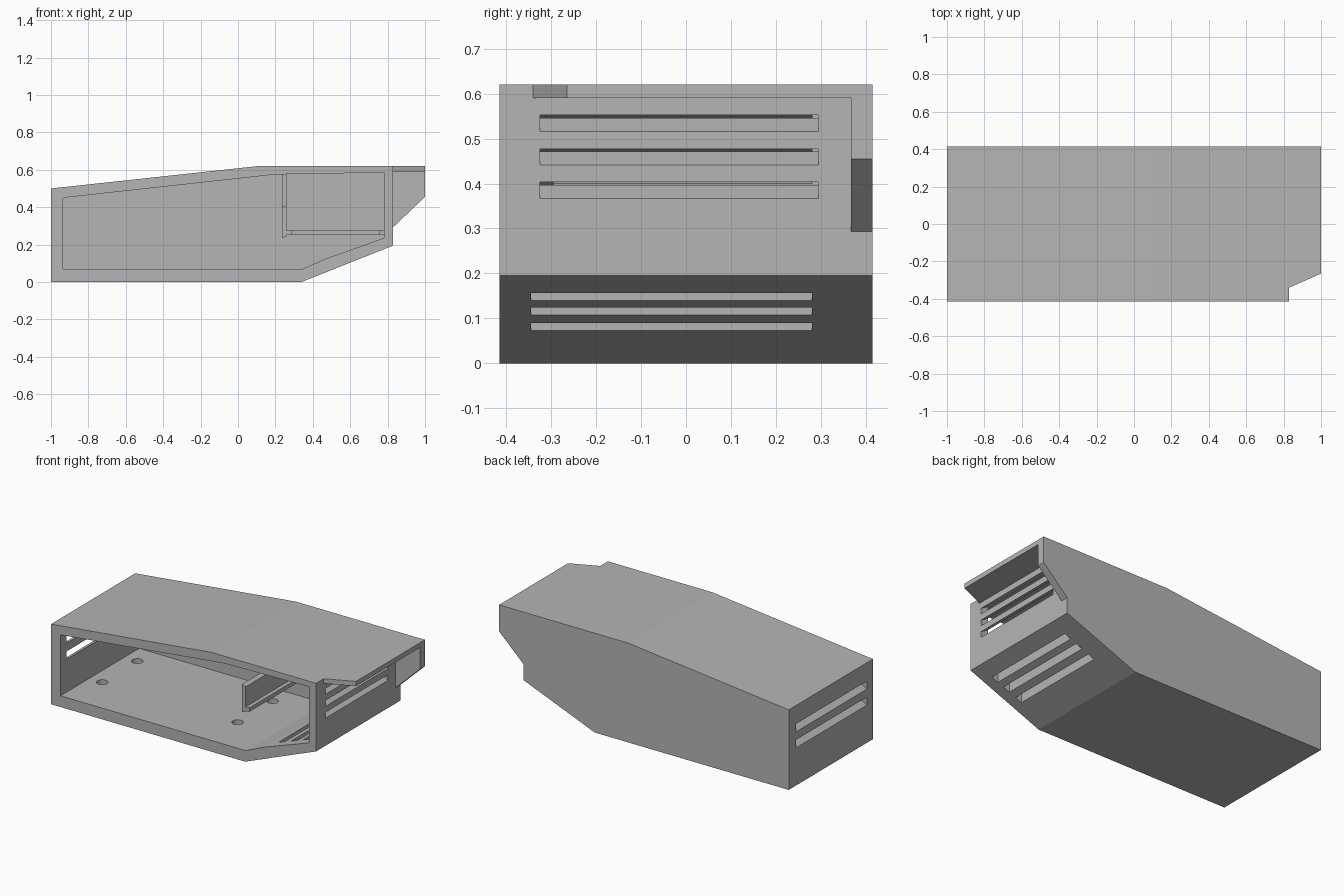
import bpy
import bmesh
from mathutils import Vector

cube = bpy.data.objects.get("Cube")
if cube:
    bpy.data.objects.remove(cube, do_unlink=True)

grey = bpy.data.materials.new("plain_grey")
grey.use_nodes = True
colour = (0.46, 0.46, 0.46, 1)
grey.diffuse_color = colour
grey.node_tree.nodes["Principled BSDF"].inputs["Base Color"].default_value = colour


def prism(name, points, start, end, axis="Y"):
    """Extrude an XZ profile along Y, or an XY profile along Z."""
    bm = bmesh.new()
    verts = [bm.verts.new((a, start, b) if axis == "Y" else (a, b, start)) for a, b in points]
    face = bm.faces.new(verts)
    new = bmesh.ops.extrude_face_region(bm, geom=[face])["geom"]
    shift = Vector((0, end - start, 0) if axis == "Y" else (0, 0, end - start))
    bmesh.ops.translate(bm, vec=shift, verts=[v for v in new if isinstance(v, bmesh.types.BMVert)])
    bmesh.ops.recalc_face_normals(bm, faces=bm.faces)
    mesh = bpy.data.meshes.new(name)
    bm.to_mesh(mesh)
    bm.free()
    mesh.materials.append(grey)
    obj = bpy.data.objects.new(name, mesh)
    bpy.context.collection.objects.link(obj)
    return obj


def box(name, x0, x1, y0, y1, z0, z1):
    return prism(name, [(x0, z0), (x1, z0), (x1, z1), (x0, z1)], y0, y1)


def cut(target, cutter):
    cutter.hide_render = True
    mod = target.modifiers.new("cut", "BOOLEAN")
    mod.operation = "DIFFERENCE"
    mod.solver = "EXACT"
    mod.object = cutter
    bpy.context.view_layer.objects.active = target
    bpy.ops.object.modifier_apply(modifier=mod.name)
    bpy.data.objects.remove(cutter, do_unlink=True)


FRONT, BACK, INNER_BACK = -0.415, 0.415, 0.36

# Hollow casing, open at the front
casing = prism("casing", [(-1, 0), (0.34, 0), (0.83, 0.195), (0.83, 0.62), (0.11, 0.62), (-1, 0.5)],
               FRONT, BACK)
cut(casing, prism("cavity", [(-0.935, 0.07), (0.345, 0.07), (0.47, 0.125), (0.78, 0.235),
                             (0.78, 0.585), (0.2, 0.575), (-0.935, 0.45)], FRONT - 0.1, INNER_BACK))

# Louvred vents in both end walls, rising inwards
for z in (0.367, 0.441, 0.516):
    low, high = z - 0.006, z + 0.036
    cut(casing, prism("right_vent", [(0.84, low), (0.84, high - 0.006), (0.77, high + 0.036), (0.77, low + 0.042)],
                      -0.325, 0.295))
for z in (0.235, 0.335):
    cut(casing, prism("left_vent", [(-1.01, z - 0.006), (-1.01, z + 0.044), (-0.92, z + 0.098), (-0.92, z + 0.048)],
                      -0.355, 0.345))

# Vertical slots through the sloping underside
for x in (0.523, 0.61, 0.692):
    cut(casing, box("floor_vent", x, x + 0.042, -0.345, 0.28, 0.01, 0.3))

# Shallow round mounting holes in the floor
for x in (-0.846, 0.088):
    for y in (-0.13, 0.215):
        bpy.ops.mesh.primitive_cylinder_add(vertices=24, radius=0.033, depth=0.1, location=(x, y, 0.09))
        cut(casing, bpy.context.object)

# Overhanging roof and back fin beyond the right end
prism("roof_overhang", [(0.83, -0.34), (1, -0.265), (1, BACK), (0.83, BACK)], 0.59, 0.62, "Z")
prism("back_fin", [(0.83, 0.293), (1, 0.455), (1, 0.59), (0.83, 0.59)], 0.367, BACK)

# Inner divider with a tall rear post
prism("divider", [(0.235, 0.235), (0.26, 0.245), (0.26, 0.4), (0.235, 0.41)], -0.295, INNER_BACK)
box("divider_post", 0.235, 0.26, 0.28, INNER_BACK, 0.4, 0.58)

# Support rails around the right-hand bay
box("left_rail", 0.26, 0.285, -0.295, INNER_BACK, 0.25, 0.275)
box("right_rail", 0.755, 0.78, -0.295, INNER_BACK, 0.25, 0.275)
box("rear_rail", 0.285, 0.755, INNER_BACK - 0.025, INNER_BACK, 0.25, 0.275)
